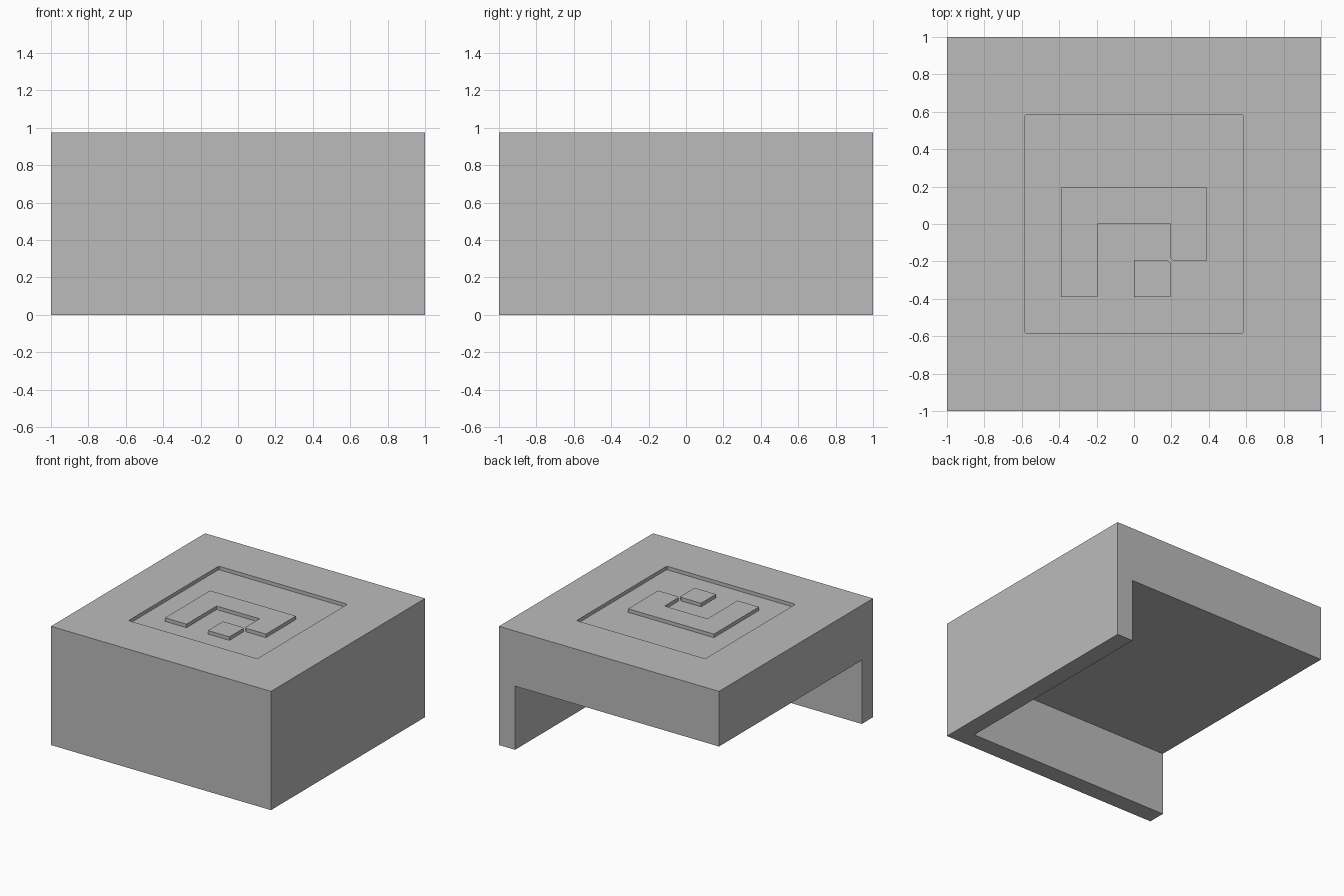
import bpy
import bmesh

if "Cube" in bpy.data.objects:
    bpy.data.objects.remove(bpy.data.objects["Cube"], do_unlink=True)

U = 2 / 41            # base module
TOP = 20 * U          # overall height
FLOOR = TOP - 0.029   # floor of the shallow recess
UNDER = 0.523         # underside of the thick slab
WALL = 1 - 3 * U      # inner face of the two walls

grey = bpy.data.materials.new("plain grey")
grey.use_nodes = True
grey.diffuse_color = (0.5, 0.5, 0.5, 1)
grey.node_tree.nodes["Principled BSDF"].inputs["Base Color"].default_value = (0.5, 0.5, 0.5, 1)


def prism(name, outline, z0, z1):
    """Extrude a flat outline between two heights."""
    bm = bmesh.new()
    face = bm.faces.new([bm.verts.new((x, y, z0)) for x, y in outline])
    out = bmesh.ops.extrude_face_region(bm, geom=[face])
    verts = [v for v in out["geom"] if isinstance(v, bmesh.types.BMVert)]
    bmesh.ops.translate(bm, verts=verts, vec=(0, 0, z1 - z0))
    bmesh.ops.recalc_face_normals(bm, faces=bm.faces)
    mesh = bpy.data.meshes.new(name)
    bm.to_mesh(mesh)
    bm.free()
    mesh.materials.append(grey)
    obj = bpy.data.objects.new(name, mesh)
    bpy.context.collection.objects.link(obj)
    return obj


def rect(x0, y0, x1, y1):
    return [(x0, y0), (x1, y0), (x1, y1), (x0, y1)]


def cut(target, cutter):
    """Subtract a cutter, then discard it."""
    cutter.hide_render = True
    mod = target.modifiers.new("cut", "BOOLEAN")
    mod.operation = "DIFFERENCE"
    mod.solver = "EXACT"
    mod.object = cutter
    bpy.context.view_layer.objects.active = target
    bpy.ops.object.modifier_apply(modifier=mod.name)
    bpy.data.objects.remove(cutter, do_unlink=True)


# Block with a thick top slab and walls along the front and +x sides
body = prism("body", rect(-1, -1, 1, 1), 0, TOP)
cut(body, prism("underside_cutter", rect(-1.2, -WALL, WALL, 1.2), -0.2, UNDER))

# Shallow square recess with slightly clipped corners
r, c = 12 * U, 12 * U - 0.008
recess = [(-c, -r), (c, -r), (r, -c), (r, c), (c, r), (-c, r), (-r, c), (-r, -c)]
cut(body, prism("recess_cutter", recess, FLOOR, TOP + 0.1))

# Raised hook and small square, flush with the top; facing corners clipped
a, b, n = 4 * U, 8 * U, 0.014
hook = [(-b, -b), (-a, -b), (-a, 0), (a, 0), (a, n - a), (a + n, -a),
        (b, -a), (b, a), (-b, a)]
prism("raised_hook", hook, FLOOR - 0.002, TOP)
square = [(0, -b), (a, -b), (a, -a - n), (a - n, -a), (0, -a)]
prism("raised_square", square, FLOOR - 0.002, TOP)
